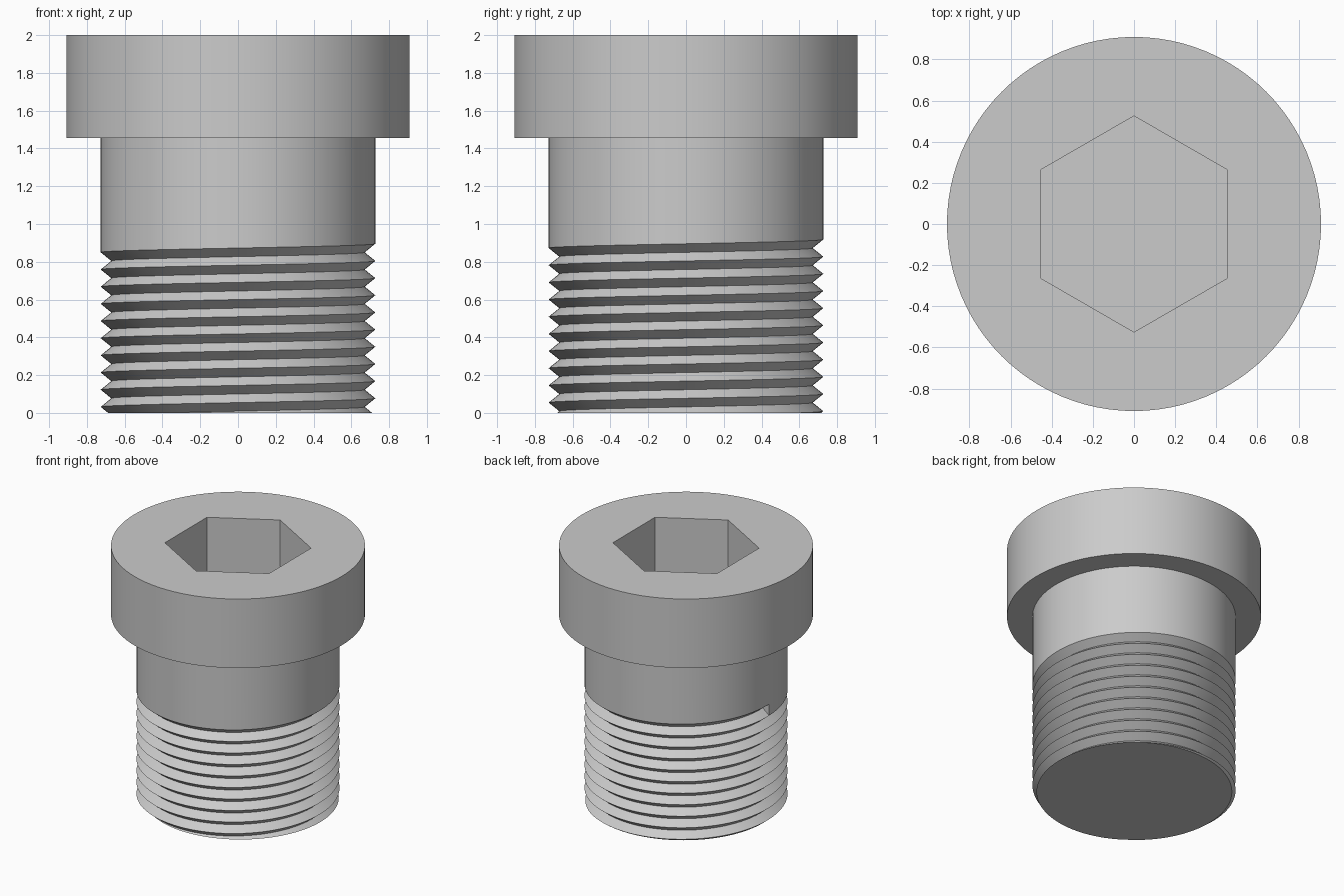
import bpy, bmesh
from math import pi, cos, sin

if "Cube" in bpy.data.objects:
    bpy.data.objects.remove(bpy.data.objects["Cube"])

SEGMENTS = 96
HEAD_R, SHANK_R, ROOT_R, HEX_R = 0.909, 0.727, 0.671, 0.525
HEAD_Z, TOP_Z, SOCKET_Z = 1.455, 2.0, 1.48
PITCH, RUNOUT_Z = 1 / 11, 0.85

steel = bpy.data.materials.new("grey_steel")
steel.use_nodes = True
steel.diffuse_color = (0.6, 0.6, 0.6, 1)
steel.node_tree.nodes["Principled BSDF"].inputs["Base Color"].default_value = steel.diffuse_color


def finish(bm, name):
    bmesh.ops.recalc_face_normals(bm, faces=bm.faces[:])
    mesh = bpy.data.meshes.new(name)
    bm.to_mesh(mesh)
    bm.free()
    mesh.materials.append(steel)
    obj = bpy.data.objects.new(name, mesh)
    bpy.context.collection.objects.link(obj)
    bpy.ops.object.select_all(action="DESELECT")
    obj.select_set(True)
    bpy.context.view_layer.objects.active = obj
    bpy.ops.object.shade_smooth_by_angle(angle=pi / 6)


def ring(bm, radius, z, count, turn=0.0):
    return [bm.verts.new((radius * cos(turn + 2 * pi * i / count),
                          radius * sin(turn + 2 * pi * i / count), z))
            for i in range(count)]


def wall(bm, low, high):
    for i in range(len(low)):
        j = (i + 1) % len(low)
        bm.faces.new((low[i], low[j], high[j], high[i]))


# Head with a hexagonal socket
bm = bmesh.new()
low, high = (ring(bm, HEAD_R, z, SEGMENTS) for z in (HEAD_Z, TOP_Z))
floor, mouth = (ring(bm, HEX_R, z, 6, pi / 2) for z in (SOCKET_Z, TOP_Z))
wall(bm, low, high)
wall(bm, floor, mouth)
bm.faces.new(low)
bm.faces.new(floor)
rim = [bm.edges.get((loop[i - 1], loop[i])) for loop in (high, mouth) for i in range(len(loop))]
bmesh.ops.triangle_fill(bm, edges=rim, use_beauty=True)
finish(bm, "socket_head")

# Shank running into a single right-handed helical thread
bm = bmesh.new()
columns = []
for i in range(SEGMENTS + 1):
    a = pi + 2 * pi * i / SEGMENTS
    column = [bm.verts.new((SHANK_R * cos(a), SHANK_R * sin(a), HEAD_Z))]
    for k in range(23):
        r = ROOT_R if k % 2 else SHANK_R
        z = RUNOUT_Z + PITCH * (i / SEGMENTS - k / 2)
        column.append(bm.verts.new((r * cos(a), r * sin(a), z)))
    columns.append(column)
for left, right in zip(columns, columns[1:]):
    for k in range(len(left) - 1):
        bm.faces.new((left[k], left[k + 1], right[k + 1], right[k]))

# End face of the groove, then weld the seam
bm.faces.new(columns[-1][1:4])
bmesh.ops.remove_doubles(bm, verts=bm.verts[:], dist=0.0001)

# Trim the thread flat at the tip and cap it
cut = bmesh.ops.bisect_plane(bm, geom=bm.verts[:] + bm.edges[:] + bm.faces[:],
                             plane_co=(0, 0, 0), plane_no=(0, 0, 1), clear_inner=True)
edges = [e for e in cut["geom_cut"] if isinstance(e, bmesh.types.BMEdge)]
bmesh.ops.contextual_create(bm, geom=edges)
finish(bm, "threaded_shank")
